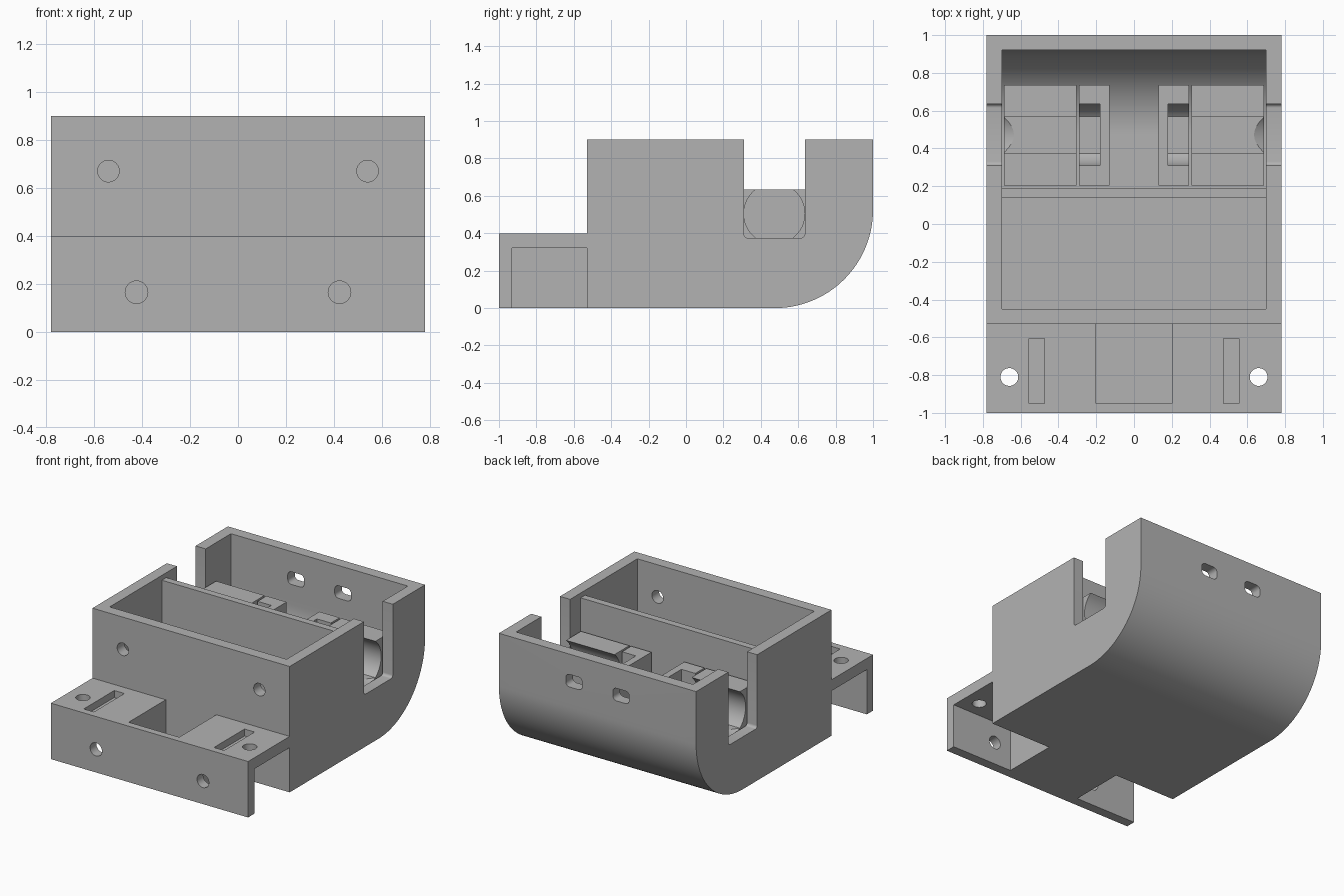
import bpy, bmesh
from math import sin, cos, radians, pi
from mathutils import Matrix

cube = bpy.data.objects.get("Cube")
if cube:
    bpy.data.objects.remove(cube)

grey = bpy.data.materials.new("plain grey")
grey.use_nodes = True
colour = (0.45, 0.45, 0.45, 1)
grey.diffuse_color = colour
grey.node_tree.nodes["Principled BSDF"].inputs["Base Color"].default_value = colour


def finish(name, bm):
    bmesh.ops.recalc_face_normals(bm, faces=bm.faces)
    mesh = bpy.data.meshes.new(name)
    bm.to_mesh(mesh)
    bm.free()
    mesh.materials.append(grey)
    ob = bpy.data.objects.new(name, mesh)
    bpy.context.collection.objects.link(ob)
    return ob


def prism(name, points, x0, x1):
    """Extrude a (y, z) profile along x."""
    bm = bmesh.new()
    face = bm.faces.new([bm.verts.new((x0, y, z)) for y, z in points])
    out = bmesh.ops.extrude_face_region(bm, geom=[face])
    verts = [v for v in out["geom"] if isinstance(v, bmesh.types.BMVert)]
    bmesh.ops.translate(bm, verts=verts, vec=(x1 - x0, 0, 0))
    return finish(name, bm)


def box(name, x, y, z, axis=None, radius=0):
    """Box from ranges; edges along the given axis may be rounded."""
    bm = bmesh.new()
    bmesh.ops.create_cube(bm, size=1)
    for v in bm.verts:
        v.co = [r[0] if c < 0 else r[1] for c, r in zip(v.co, (x, y, z))]
    if axis is not None:
        edges = [e for e in bm.edges
                 if abs((e.verts[0].co - e.verts[1].co).normalized()[axis]) > 0.9]
        bmesh.ops.bevel(bm, geom=edges, offset=radius, segments=5,
                        profile=0.5, affect="EDGES")
    return finish(name, bm)


def cone(name, centre, r1, r2, depth, axis):
    bm = bmesh.new()
    bmesh.ops.create_cone(bm, cap_ends=True, segments=40, radius1=r1,
                          radius2=r2, depth=depth)
    turn = {"X": Matrix.Rotation(pi / 2, 4, "Y"),
            "Y": Matrix.Rotation(pi / 2, 4, "X"), "Z": Matrix()}[axis]
    bmesh.ops.transform(bm, matrix=Matrix.Translation(centre) @ turn, verts=bm.verts)
    return finish(name, bm)


def cut(target, *cutters):
    for c in cutters:
        c.hide_render = True
        mod = target.modifiers.new("cut", "BOOLEAN")
        mod.operation = "DIFFERENCE"
        mod.solver = "EXACT"
        mod.object = c
        bpy.context.view_layer.objects.active = target
        bpy.ops.object.modifier_apply(modifier=mod.name)
        bpy.data.objects.remove(c)


def smooth(ob):
    bpy.ops.object.select_all(action="DESELECT")
    ob.select_set(True)
    bpy.context.view_layer.objects.active = ob
    bpy.ops.object.shade_smooth_by_angle(angle=radians(25))


def arc(cy, cz, r, a0, a1, n=12):
    angles = [radians(a0 + (a1 - a0) * i / n) for i in range(n + 1)]
    return [(cy + r * cos(a), cz + r * sin(a)) for a in angles]


# Open housing with a rounded lower back edge
W, FRONT = 0.78, -0.53
BEND = (0.475, 0.525)
body = prism("housing", [(FRONT, 0.9), (FRONT, 0)]
             + arc(*BEND, 0.525, -90, 0, 32) + [(1, 0.9)], -W, W)
cut(body, prism("cavity", [(-0.45, 1), (-0.45, 0.08)]
                + arc(*BEND, 0.445, -90, 0, 32) + [(0.92, 1)], -0.7, 0.7))

# Shaft notches, wire slots and front screw holes
for s in (-1, 1):
    cut(body,
        box("notch", sorted((s * 0.695, s * 0.9)), (0.31, 0.635), (0.375, 1.1), 0, 0.02),
        box("wire_slot", (s * 0.186 - 0.065, s * 0.186 + 0.065), (0.85, 1.1),
            (0.665, 0.755), 1, 0.03),
        cone("screw_hole", (s * 0.54, -0.5, 0.67), 0.045, 0.045, 0.2, "Y"))
smooth(body)

# Dividing wall
box("partition", (-0.705, 0.705), (0.14, 0.19), (0.06, 0.865))

# Front bracket with side pockets, centre trough, slots and holes
mount = box("front_bracket", (-W, W), (-1, FRONT), (0, 0.4))
cut(mount, box("trough", (-0.2, 0.2), (-0.95, -0.4), (0.08, 0.6)))
for s in (-1, 1):
    cut(mount,
        box("pocket", sorted((s * 0.29, s * 0.9)), (-0.93, -0.4), (-0.1, 0.32)),
        box("strap_slot", sorted((s * 0.475, s * 0.555)), (-0.95, -0.605), (0.35, 0.5)),
        cone("mount_hole", (s * 0.66, -0.81, 0.4), 0.047, 0.047, 0.3, "Z"),
        cone("front_hole", (s * 0.423, -0.97, 0.165), 0.047, 0.047, 0.15, "Y"))
smooth(mount)

# Motor cradles: an outer block with a flat-sided bore, an inner block with an open seat
CY, CZ, R = 0.472, 0.505, 0.163
block = [(0.205, 0.635), (0.205, 0.07), (0.6, 0.07), (0.735, 0.12), (0.735, 0.635)]
right_arc = arc(CY, CZ, R, -53, 53)
left_arc = arc(CY, CZ, R, 127, 233)
bore = right_arc + [(right_arc[-1][0], 0.75), (left_arc[0][0], 0.75)] + left_arc
seat = (arc(CY, CZ, R, 180, 233) + arc(CY, CZ, R, 307, 360)
        + [(CY + R, 0.75), (CY - R, 0.75)])
for s, side in ((-1, "right"), (1, "left")):
    outer = prism(side + "_motor_cradle", block, s * 0.305, s * 0.688)
    small, large = 0.13, 0.165
    r1, r2 = (small, large) if s > 0 else (large, small)
    cut(outer, prism("bore", bore, s * 0.25, s * 0.75),
        cone("flare", (s * 0.665, CY, CZ), r1, r2, 0.06, "X"))
    smooth(outer)
    inner = prism(side + "_gearbox_seat", block, s * 0.13, s * 0.29)
    cut(inner, prism("seat", seat, s * 0.18, s * 0.35))
    smooth(inner)
